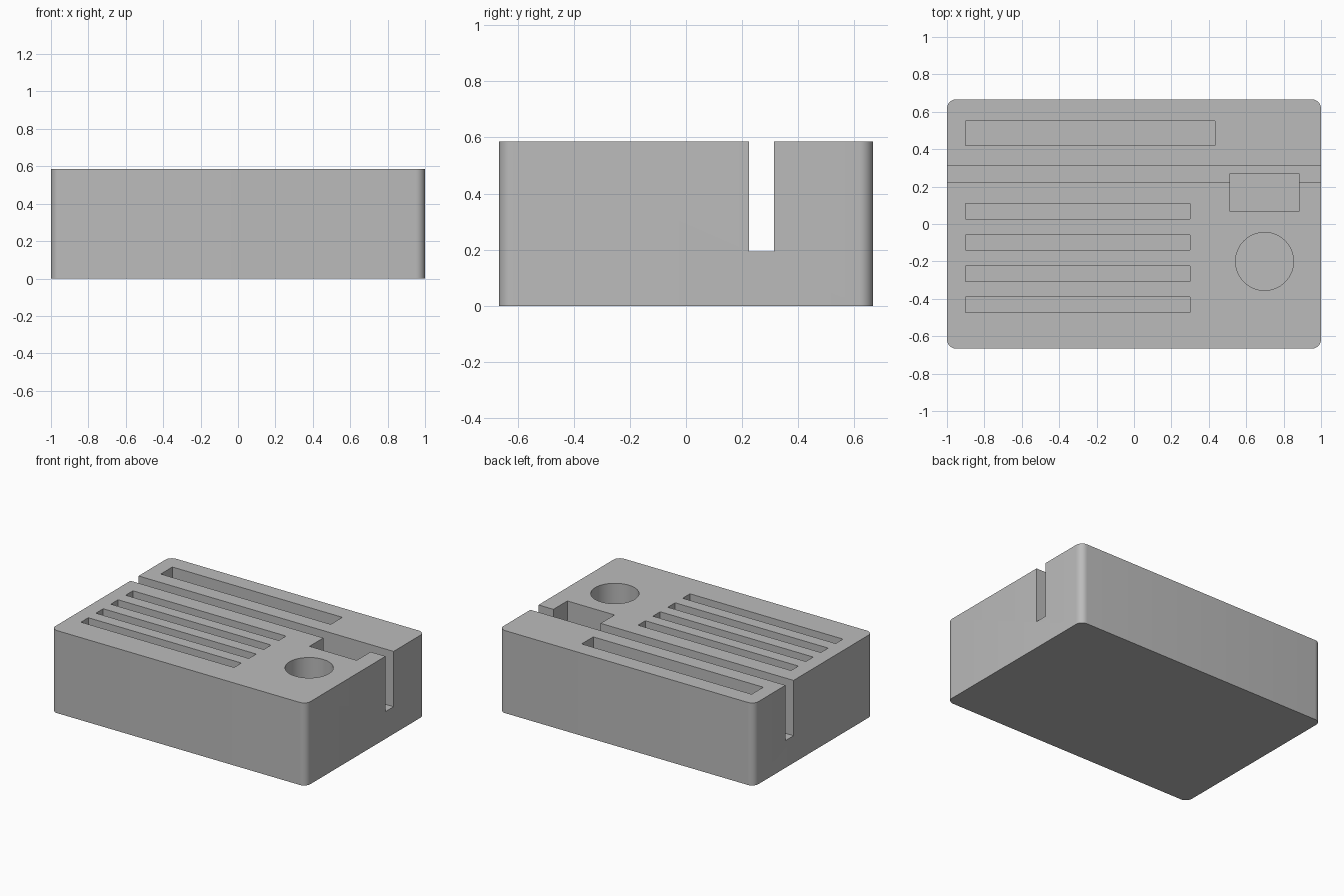
import bpy
import bmesh
import math
from mathutils import Matrix, Vector

cube = bpy.data.objects.get("Cube")
if cube:
    bpy.data.objects.remove(cube, do_unlink=True)

LENGTH, DEPTH, HEIGHT = 2.0, 1.333, 0.585
CORNER = 0.05
GROOVE_FLOOR = 0.193
POCKET_FLOOR = 0.1
ABOVE = HEIGHT + 0.1

grey = bpy.data.materials.new("plain grey")
grey.use_nodes = True
colour = (0.5, 0.5, 0.5, 1)
grey.diffuse_color = colour
grey.node_tree.nodes["Principled BSDF"].inputs["Base Color"].default_value = colour


def finish(name, bm):
    mesh = bpy.data.meshes.new(name)
    bm.to_mesh(mesh)
    bm.free()
    mesh.materials.append(grey)
    obj = bpy.data.objects.new(name, mesh)
    bpy.context.collection.objects.link(obj)
    return obj


def box(name, x, y, z, round_corners=False):
    """Box between the given (low, high) limits on each axis."""
    bm = bmesh.new()
    limits = (x, y, z)
    centre = Vector([(a + b) / 2 for a, b in limits])
    size = [b - a for a, b in limits]
    bmesh.ops.create_cube(bm, size=1, matrix=Matrix.Translation(centre) @ Matrix.Diagonal((*size, 1)))
    if round_corners:
        upright = [e for e in bm.edges if abs(e.verts[0].co.z - e.verts[1].co.z) > 0.1]
        bmesh.ops.bevel(bm, geom=upright, offset=CORNER, segments=8, profile=0.5, affect='EDGES')
    return finish(name, bm)


def cylinder(name, x, y, radius, z):
    bm = bmesh.new()
    bmesh.ops.create_cone(bm, cap_ends=True, segments=64, radius1=radius, radius2=radius,
                          depth=z[1] - z[0],
                          matrix=Matrix.Translation((x, y, sum(z) / 2)))
    return finish(name, bm)


# Solid block with rounded upright corners
block = box("holder_block", (-LENGTH / 2, LENGTH / 2), (-DEPTH / 2, DEPTH / 2), (0, HEIGHT), True)

# Full-width groove, long rear slot, side pocket and round hole
pocket_z = (POCKET_FLOOR, ABOVE)
cutters = [
    box("groove_cutter", (-1.1, 1.1), (0.224, 0.314), (GROOVE_FLOOR, ABOVE)),
    box("rear_slot_cutter", (-0.9, 0.433), (0.42, 0.55), pocket_z),
    box("pocket_cutter", (0.513, 0.883), (0.068, 0.271), pocket_z),
    cylinder("round_hole_cutter", 0.698, -0.2, 0.155, pocket_z),
]

# Row of four narrow slots
for i in range(4):
    y = 0.068 - i / 6
    cutters.append(box(f"slot_cutter_{i + 1}", (-0.9, 0.3), (y - 0.041, y + 0.041), pocket_z))

# Carve the block, then discard the cutters
bpy.context.view_layer.objects.active = block
for cutter in cutters:
    cutter.hide_render = True
    mod = block.modifiers.new(cutter.name, 'BOOLEAN')
    mod.operation = 'DIFFERENCE'
    mod.solver = 'EXACT'
    mod.object = cutter
    bpy.ops.object.modifier_apply(modifier=mod.name)
    bpy.data.objects.remove(cutter, do_unlink=True)

# Smooth the rounded corners and hole, keep the rest crisp
bpy.ops.object.select_all(action='DESELECT')
block.select_set(True)
bpy.ops.object.shade_smooth_by_angle(angle=math.radians(30))
